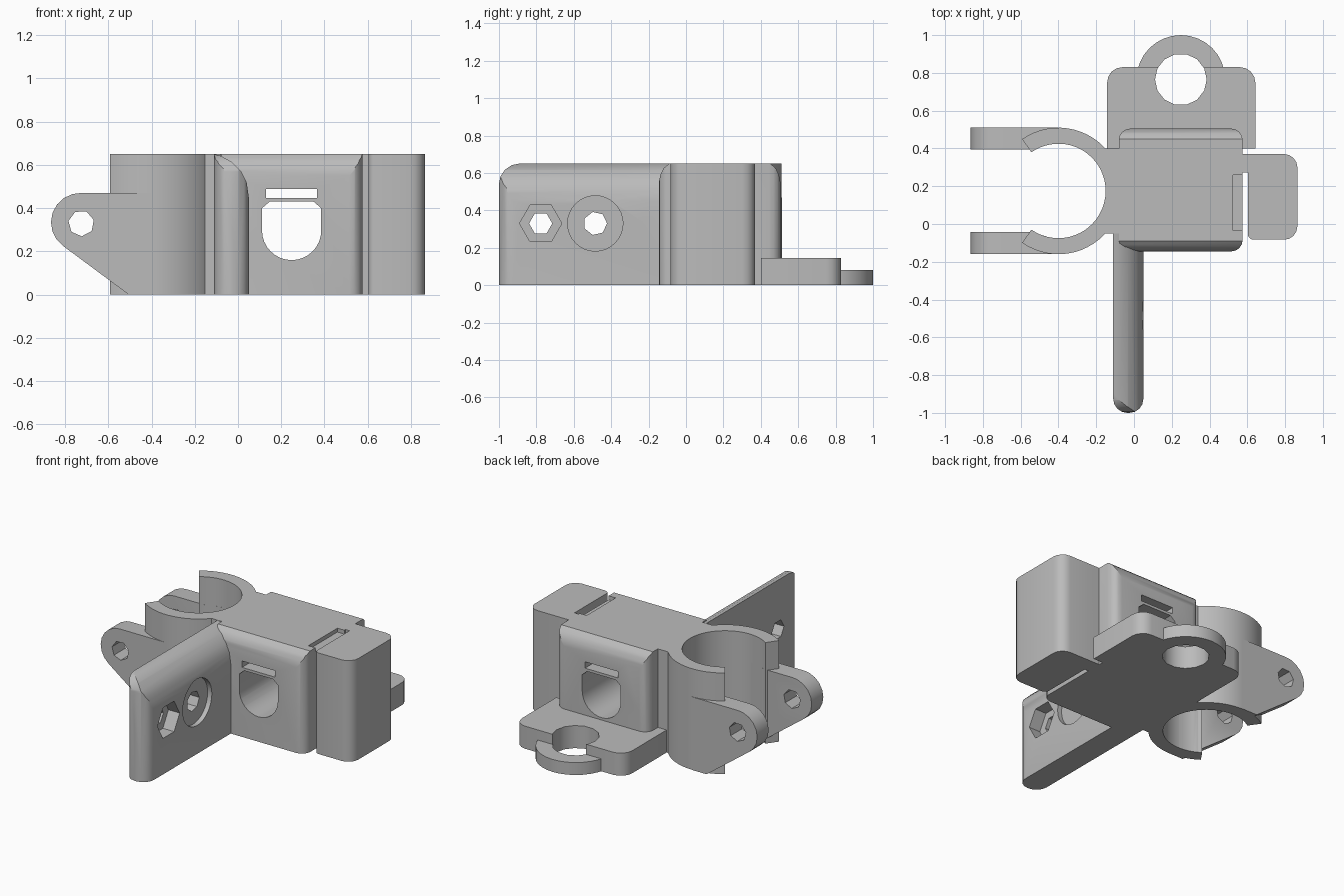
import bpy, bmesh
from math import cos, sin, radians

if "Cube" in bpy.data.objects:
    bpy.data.objects.remove(bpy.data.objects["Cube"])

grey = bpy.data.materials.new("plain grey")
grey.use_nodes = True
grey.diffuse_color = (0.5, 0.5, 0.5, 1)
grey.node_tree.nodes["Principled BSDF"].inputs["Base Color"].default_value = (0.5, 0.5, 0.5, 1)

TOP = 0.65
RING = (-0.4, 0.175)
PLACE = {"x": lambda a, b, t: (t, a, b),
         "y": lambda a, b, t: (a, t, b),
         "z": lambda a, b, t: (a, b, t)}


def arc(c, r, start, end, n):
    steps = [radians(start + (end - start) * i / n) for i in range(n + 1)]
    return [(c[0] + r * cos(t), c[1] + r * sin(t)) for t in steps]


def circle(c, r, n, start=0):
    return arc(c, r, start, start + 360, n)[:-1]


def rect(a0, b0, a1, b1):
    return [(a0, b0), (a1, b0), (a1, b1), (a0, b1)]


def rounded(a0, b0, a1, b1, radii, n=4):
    """Rectangle with one radius per corner, counterclockwise from low/low."""
    corners = [(a0, b0, 1, 1), (a1, b0, -1, 1), (a1, b1, -1, -1), (a0, b1, 1, -1)]
    pts = []
    for i, ((a, b, sa, sb), r) in enumerate(zip(corners, radii)):
        if r:
            pts += arc((a + sa * r, b + sb * r), r, 180 + 90 * i, 270 + 90 * i, n)
        else:
            pts.append((a, b))
    return pts


def prism(name, pts, axis, lo, hi):
    """Extrude a flat outline along an axis."""
    bm = bmesh.new()
    ends = [[bm.verts.new(PLACE[axis](a, b, t)) for a, b in pts] for t in (lo, hi)]
    bm.faces.new(ends[0])
    bm.faces.new(ends[1])
    for i in range(len(pts)):
        j = (i + 1) % len(pts)
        bm.faces.new((ends[0][i], ends[0][j], ends[1][j], ends[1][i]))
    bmesh.ops.recalc_face_normals(bm, faces=bm.faces)
    mesh = bpy.data.meshes.new(name)
    bm.to_mesh(mesh)
    bm.free()
    mesh.materials.append(grey)
    obj = bpy.data.objects.new(name, mesh)
    bpy.context.collection.objects.link(obj)
    return obj


def activate(obj):
    bpy.ops.object.select_all(action="DESELECT")
    obj.select_set(True)
    bpy.context.view_layer.objects.active = obj


def combine(obj, operation, pts, axis, lo, hi):
    """Boolean with a temporary prism."""
    tool = prism("cutter", pts, axis, lo, hi)
    activate(obj)
    mod = obj.modifiers.new("cut", "BOOLEAN")
    mod.operation, mod.solver, mod.object = operation, "EXACT", tool
    bpy.ops.object.modifier_apply(modifier=mod.name)
    bpy.data.objects.remove(tool)


def cut(obj, *tool):
    combine(obj, "DIFFERENCE", *tool)


def keep(obj, *tool):
    combine(obj, "INTERSECT", *tool)


parts = []
bore = circle(RING, 0.25, 48)

# Main body: rounded corners in plan, rounded upper front and back edges
body = prism("main_body", rounded(-0.08, -0.145, 0.575, 0.505, [0.06] * 4), "z", 0, TOP)
profile = [(-0.145, 0), (0.505, 0), (0.505, 0.55), (0.497, 0.59), (0.48, 0.625), (0.45, TOP),
           (-0.09, TOP), (-0.12, 0.625), (-0.137, 0.59), (-0.145, 0.55)]
keep(body, profile, "x", -1, 1)
window = arc((0.248, 0.297), 0.137, 180, 360, 16) + [(0.385, 0.4), (0.35, 0.43), (0.146, 0.43), (0.111, 0.4)]
cut(body, window, "y", -1, 1)
cut(body, rect(0.13, 0.447, 0.365, 0.488), "y", -1, 1)
cut(body, rect(0.525, -0.035, 0.6, 0.26), "z", TOP - 0.025, 1)
parts.append(body)

# Neck joining the body to the clamp
neck = prism("clamp_neck", rect(-0.25, -0.05, -0.04, 0.4), "z", 0, TOP)
cut(neck, bore, "z", -1, 1)
parts.append(neck)

# Open clamp ring
band = arc(RING, 0.335, -125, 125, 40) + arc(RING, 0.25, 125, -125, 40)
parts.append(prism("clamp_ring", band, "z", 0, TOP))

# Pair of bolt ears
ear = [(-0.4, 0), (-0.4, 0.47), (-0.73, 0.47)]
ear += arc((-0.73, 0.335), 0.135, 105, 235, 7) + [(-0.505, 0)]
for name, y0, y1 in (("front_ear", -0.16, -0.042), ("back_ear", 0.395, 0.512)):
    lug = prism(name, ear, "y", y0, y1)
    cut(lug, circle((-0.725, 0.33), 0.06, 7, 15), "y", -1, 1)
    cut(lug, bore, "z", -1, 1)
    parts.append(lug)

# Side wing with a curved upper edge, rounded nose and two bolt seats
section = [(-0.11, 0), (0.05, 0), (0.05, 0.45), (0.04, 0.52), (0.015, 0.57),
           (-0.03, 0.615), (-0.08, 0.642), (-0.11, TOP)]
wing = prism("side_wing", section, "y", -1, 0)
keep(wing, rounded(-0.11, -1, 0.05, 0.1, (0.075, 0.075, 0, 0)), "z", -1, 1)
keep(wing, rounded(-1, -0.1, 0.1, TOP, (0, 0, 0, 0.11)), "x", -1, 1)
for y, hole, seat, sides, depth in ((-0.777, 0.062, 0.113, 6, 0.08), (-0.485, 0.063, 0.148, 32, 0.03)):
    cut(wing, circle((y, 0.33), hole, 7 if sides > 6 else 6), "x", -1, 1)
    cut(wing, circle((y, 0.33), seat, sides), "x", 0.05 - depth, 1)
parts.append(wing)

# Side block and the web that holds it
parts.append(prism("side_block", rounded(0.603, -0.083, 0.865, 0.37, (0.03, 0.07, 0.07, 0)), "z", 0, TOP))
parts.append(prism("block_web", rect(0.55, 0.272, 0.63, 0.37), "z", 0, TOP))

# Back foot plate and the thin eyelet
eye = (0.248, 0.765)
foot = prism("foot_plate", rounded(-0.142, 0.4, 0.642, 0.83, (0, 0, 0.08, 0.08)), "z", 0, 0.145)
eyelet = prism("foot_eyelet", circle(eye, 0.235, 32), "z", 0, 0.08)
for obj in (foot, eyelet):
    cut(obj, circle(eye, 0.137, 14), "z", -1, 1)
    parts.append(obj)

for obj in parts:
    activate(obj)
    bpy.ops.object.shade_smooth_by_angle(angle=radians(30))
